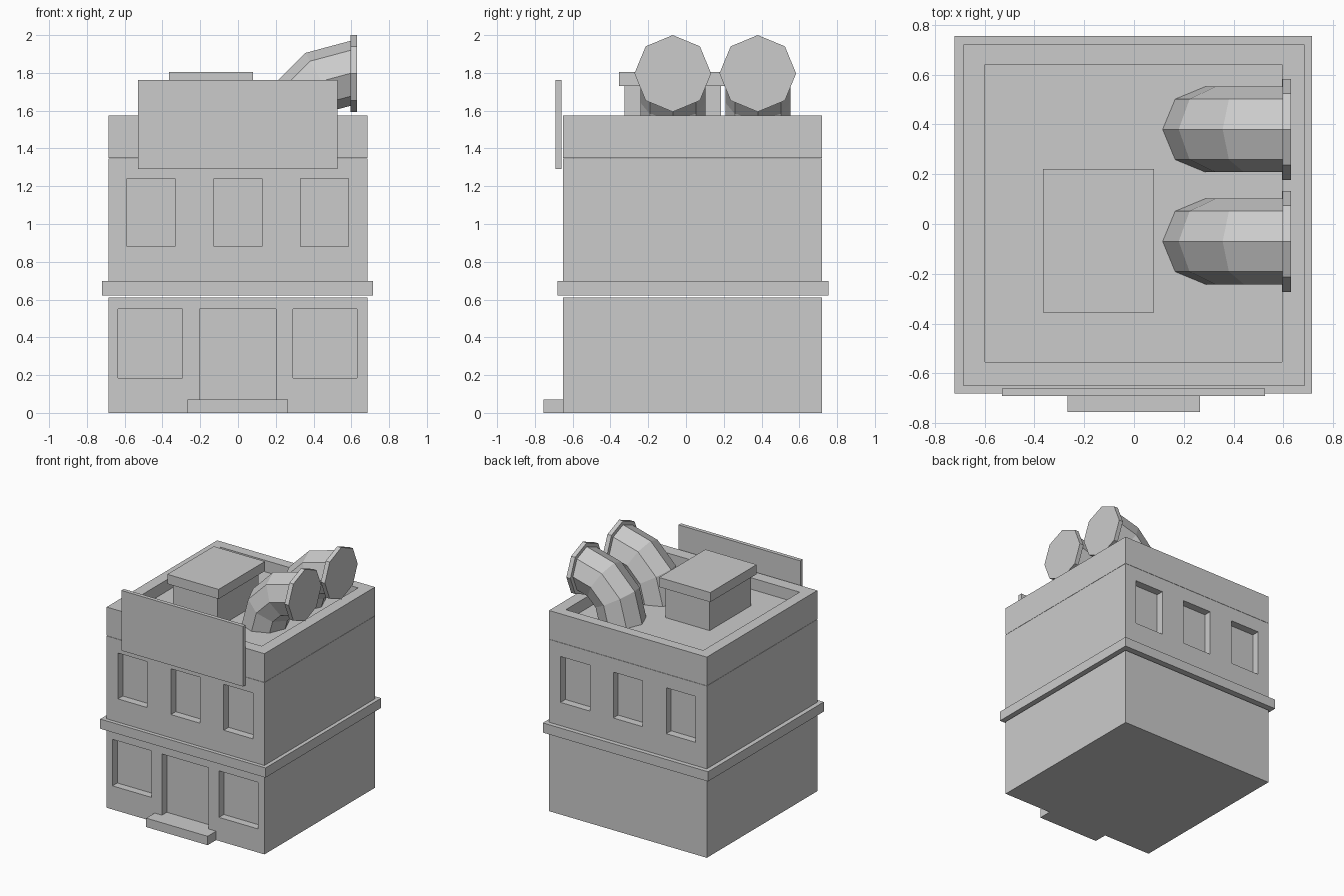
import bpy, bmesh
from math import cos, sin, pi
from mathutils import Vector, Matrix

cube = bpy.data.objects.get("Cube")
if cube:
    bpy.data.objects.remove(cube, do_unlink=True)

GREY = (0.6, 0.6, 0.6, 1)
grey = bpy.data.materials.new("plain_grey")
grey.use_nodes = True
grey.diffuse_color = GREY
grey.node_tree.nodes["Principled BSDF"].inputs["Base Color"].default_value = GREY


def finish(name, bm):
    bmesh.ops.recalc_face_normals(bm, faces=bm.faces)
    mesh = bpy.data.meshes.new(name)
    bm.to_mesh(mesh)
    bm.free()
    mesh.materials.append(grey)
    obj = bpy.data.objects.new(name, mesh)
    bpy.context.collection.objects.link(obj)
    return obj


def boxes(name, *bounds):
    """One object made of boxes, each given as x, y and z ranges."""
    bm = bmesh.new()
    for ranges in bounds:
        mid = Vector([(a + b) / 2 for a, b in ranges])
        size = [b - a for a, b in ranges]
        bmesh.ops.create_cube(bm, size=1, matrix=Matrix.Translation(mid) @ Matrix.Diagonal((*size, 1)))
    return finish(name, bm)


def carve(obj, *bounds):
    """Cut box-shaped recesses out of an object."""
    cutter = boxes("cutter", *bounds)
    cutter.hide_render = True
    mod = obj.modifiers.new("recesses", "BOOLEAN")
    mod.operation, mod.solver, mod.object = "DIFFERENCE", "EXACT", cutter
    bpy.context.view_layer.objects.active = obj
    bpy.ops.object.modifier_apply(modifier=mod.name)
    bpy.data.objects.remove(cutter, do_unlink=True)


WIDTH, DEPTH = (-0.685, 0.685), (-0.65, 0.72)
FRONT_CUT, BACK_CUT = (-0.8, -0.59), (0.66, 0.9)

# Ground floor with two shop windows and a doorway
ground = boxes("ground_floor", (WIDTH, DEPTH, (0, 0.612)))
carve(ground,
      ((-0.635, -0.295), FRONT_CUT, (0.185, 0.55)),
      ((0.29, 0.63), FRONT_CUT, (0.185, 0.55)),
      ((-0.205, 0.2), FRONT_CUT, (0.07, 0.55)))
boxes("door_step", ((-0.268, 0.265), (-0.755, -0.65), (0, 0.07)))

# Ledge between the floors
boxes("floor_ledge", ((-0.72, 0.715), (-0.68, 0.755), (0.622, 0.698)))

# Upper floor with three windows at the front and at the back
upper = boxes("upper_floor", (WIDTH, DEPTH, (0.698, 1.348)))
carve(upper, *[((x - 0.127, x + 0.127), cut, (0.88, 1.24))
               for x in (-0.46, 0, 0.458) for cut in (FRONT_CUT, BACK_CUT)])

# Roof with a raised parapet
parapet = boxes("roof_parapet", (WIDTH, DEPTH, (1.35, 1.575)))
carve(parapet, ((-0.598, 0.595), (-0.555, 0.64), (1.485, 1.8)))

# Sign board above the front windows
boxes("sign_board", ((-0.53, 0.527), (-0.69, -0.66), (1.29, 1.762)))

# Roof access box with an overhanging lid
boxes("roof_box", ((-0.335, 0.05), (-0.325, 0.185), (1.485, 1.73)))
boxes("roof_box_lid", ((-0.365, 0.08), (-0.355, 0.22), (1.73, 1.805)))


# Vent pipes: eight-sided tubes bent a quarter turn, ending in a flat rim
def vent_pipe(name, y, radius=0.172, bend=0.31, sides=8, steps=3):
    centre = Vector((0.597, y, 1.488))
    bm = bmesh.new()
    rings = []
    for i in range(steps + 1):
        turn = i * pi / 2 / steps
        out = Vector((-cos(turn), 0, sin(turn)))
        rings.append([bm.verts.new(centre + out * (bend + radius * cos(a)) + Vector((0, radius * sin(a), 0)))
                      for a in (2 * pi * k / sides for k in range(sides))])
    for low, high in zip(rings, rings[1:]):
        for k in range(sides):
            n = (k + 1) % sides
            bm.faces.new((low[k], low[n], high[n], high[k]))
    bm.faces.new(rings[0])
    bm.faces.new(rings[-1])
    finish(name, bm)


def vent_rim(name, y):
    bm = bmesh.new()
    bmesh.ops.create_cone(bm, cap_ends=True, segments=8, radius1=0.203, radius2=0.203, depth=0.035,
                          matrix=Matrix.Translation((0.613, y, 1.797)) @ Matrix.Rotation(pi / 2, 4, "Y"))
    finish(name, bm)


for label, y in (("front", -0.07), ("back", 0.38)):
    vent_pipe(label + "_vent_pipe", y)
    vent_rim(label + "_vent_rim", y)
